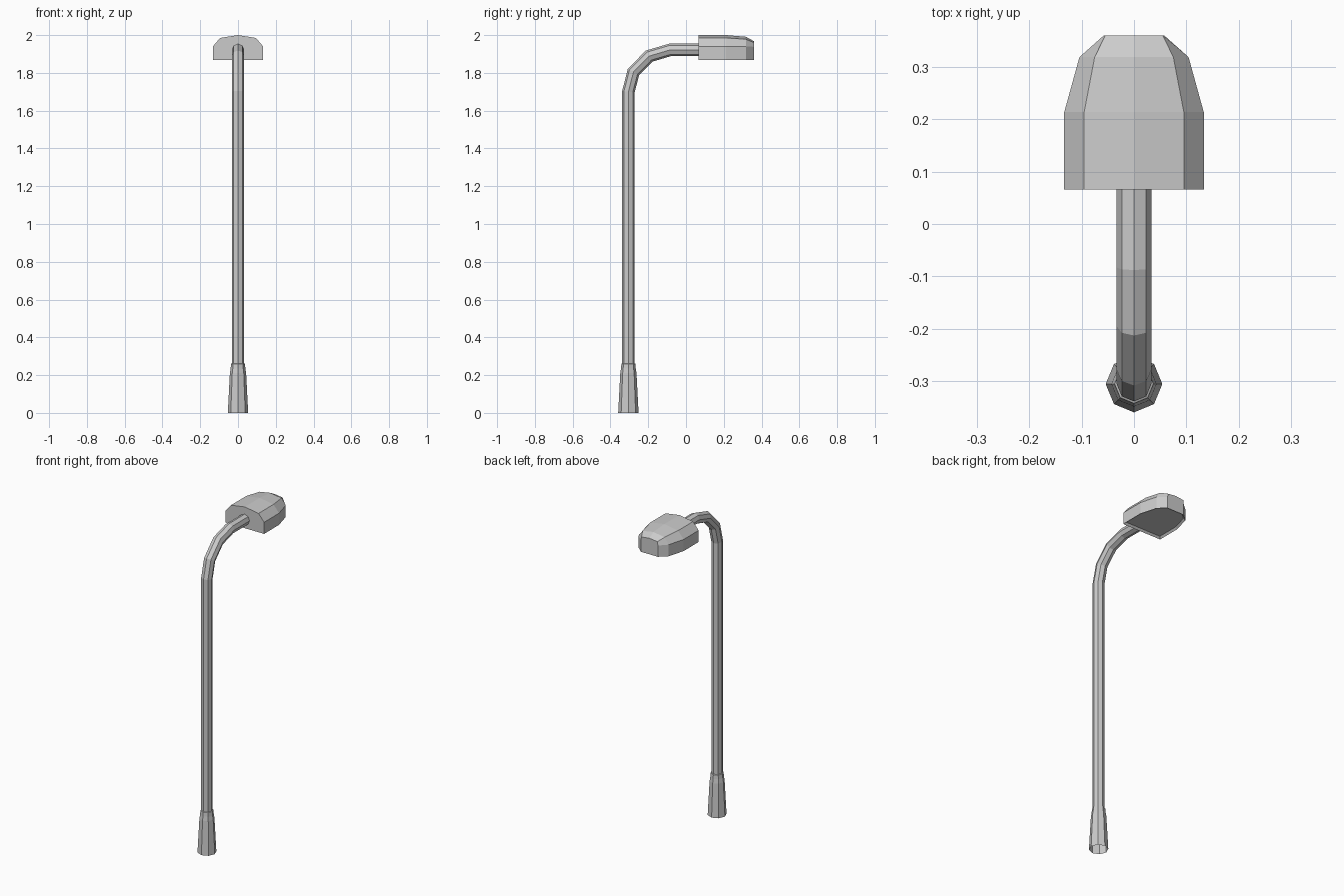
import bpy, bmesh, math
from mathutils import Vector

if "Cube" in bpy.data.objects:
    bpy.data.objects.remove(bpy.data.objects["Cube"])

SIDES = 8
POLE_Y = -0.305


def finish(name, bm):
    bmesh.ops.recalc_face_normals(bm, faces=bm.faces[:])
    mesh = bpy.data.meshes.new(name)
    bm.to_mesh(mesh)
    bm.free()
    obj = bpy.data.objects.new(name, mesh)
    bpy.context.collection.objects.link(obj)
    return obj


def bridge(bm, rings, closed=True):
    for a, b in zip(rings, rings[1:]):
        n = len(a)
        for i in range(n if closed else n - 1):
            j = (i + 1) % n
            bm.faces.new((a[i], a[j], b[j], b[i]))


def sweep(name, stations):
    """Octagonal tube along (y, z, radius) stations, mitred at the bends."""
    pts = [Vector((0, y, z)) for y, z, r in stations]
    bm = bmesh.new()
    rings = []
    for i, (p, s) in enumerate(zip(pts, stations)):
        d0 = (p - pts[i - 1]).normalized() if i else (pts[1] - p).normalized()
        d1 = (pts[i + 1] - p).normalized() if i < len(pts) - 1 else d0
        t = (d0 + d1).normalized()
        side = Vector((0, t.z, -t.y)) / t.dot(d1)
        rings.append([bm.verts.new(p + s[2] * (Vector((math.cos(a), 0, 0)) + side * math.sin(a)))
                      for a in (2 * math.pi * k / SIDES for k in range(SIDES))])
    bridge(bm, rings)
    return finish(name, bm)


# Flared base sleeve, open underneath
sweep("base_sleeve", [(POLE_Y, 0, 0.054), (POLE_Y, 0.21, 0.043),
                      (POLE_Y, 0.235, 0.039), (POLE_Y, 0.26, 0.037),
                      (POLE_Y, 0.262, 0.033)])

# Pole with curved arm
sweep("pole_and_arm", [(POLE_Y, 0.22, 0.033), (POLE_Y, 1.70, 0.033),
                       (-0.278, 1.805, 0.033), (-0.195, 1.889, 0.033),
                       (-0.083, 1.922, 0.033), (0.07, 1.922, 0.033)])

# Lamp head: y, wall half width, wall top z, shoulder half width, shoulder z, ridge z
BOTTOM = 1.868
sections = [(0.066, 0.133, 1.940, 0.095, 1.985, 2.000),
            (0.213, 0.133, 1.940, 0.095, 1.985, 2.000),
            (0.318, 0.104, 1.940, 0.075, 1.978, 1.991),
            (0.359, 0.058, 1.938, 0.055, 1.961, 1.968)]
bm = bmesh.new()
rings = []
for y, w, wz, s, sz, rz in sections:
    half = [(w, BOTTOM), (w, wz), (s, sz)]
    outline = half + [(0, rz)] + [(-x, z) for x, z in reversed(half)]
    rings.append([bm.verts.new((x, y, z)) for x, z in outline])
bridge(bm, rings, closed=False)
bm.faces.new(rings[0])
bm.faces.new(rings[-1])
under = bm.faces.new([r[0] for r in rings] + [r[-1] for r in reversed(rings)])
bmesh.ops.recalc_face_normals(bm, faces=bm.faces[:])
# Recessed light panel underneath
bmesh.ops.inset_region(bm, faces=[under], thickness=0.01, depth=0, use_even_offset=True)
bmesh.ops.translate(bm, verts=under.verts[:], vec=(0, 0, 0.012))
finish("lamp_head", bm)
